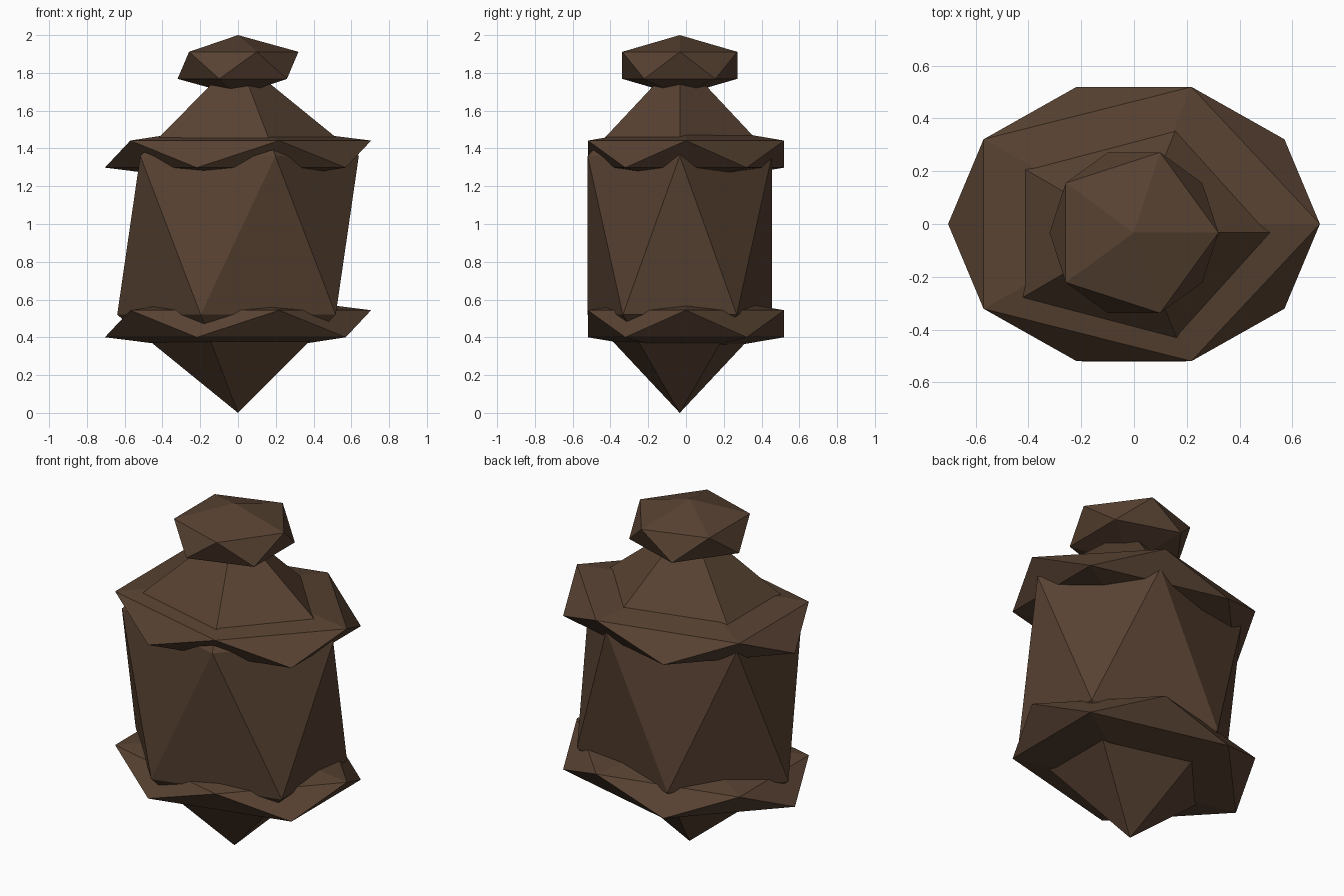
import bpy

if "Cube" in bpy.data.objects:
    bpy.data.objects.remove(bpy.data.objects["Cube"])

brown = bpy.data.materials.new("dark_brown_wood")
brown.diffuse_color = (0.0976, 0.0545, 0.0319, 1.0)
brown.use_nodes = True
brown.node_tree.nodes["Principled BSDF"].inputs["Base Color"].default_value = brown.diffuse_color


def faceted_lump(name, centre, radii):
    """Stretched twenty-sided solid with flat faces."""
    bpy.ops.mesh.primitive_ico_sphere_add(subdivisions=1, radius=1.0, location=centre)
    ob = bpy.context.object
    ob.name = ob.data.name = name
    ob.scale = radii
    bpy.ops.object.transform_apply(location=False, rotation=False, scale=True)
    ob.data.materials.append(brown)
    bpy.ops.object.shade_flat()
    return ob


# main body, tapering to points inside the knob and at the foot
faceted_lump("body", (0, -0.033, 0.94), (0.715, 0.573, 0.94))

# two flat bands around the body
for name, z in (("lower_band", 0.472), ("upper_band", 1.37)):
    faceted_lump(name, (0, 0, z), (0.788, 0.611, 0.16))

# knob on top
faceted_lump("knob", (0, -0.033, 1.84), (0.358, 0.358, 0.16))
